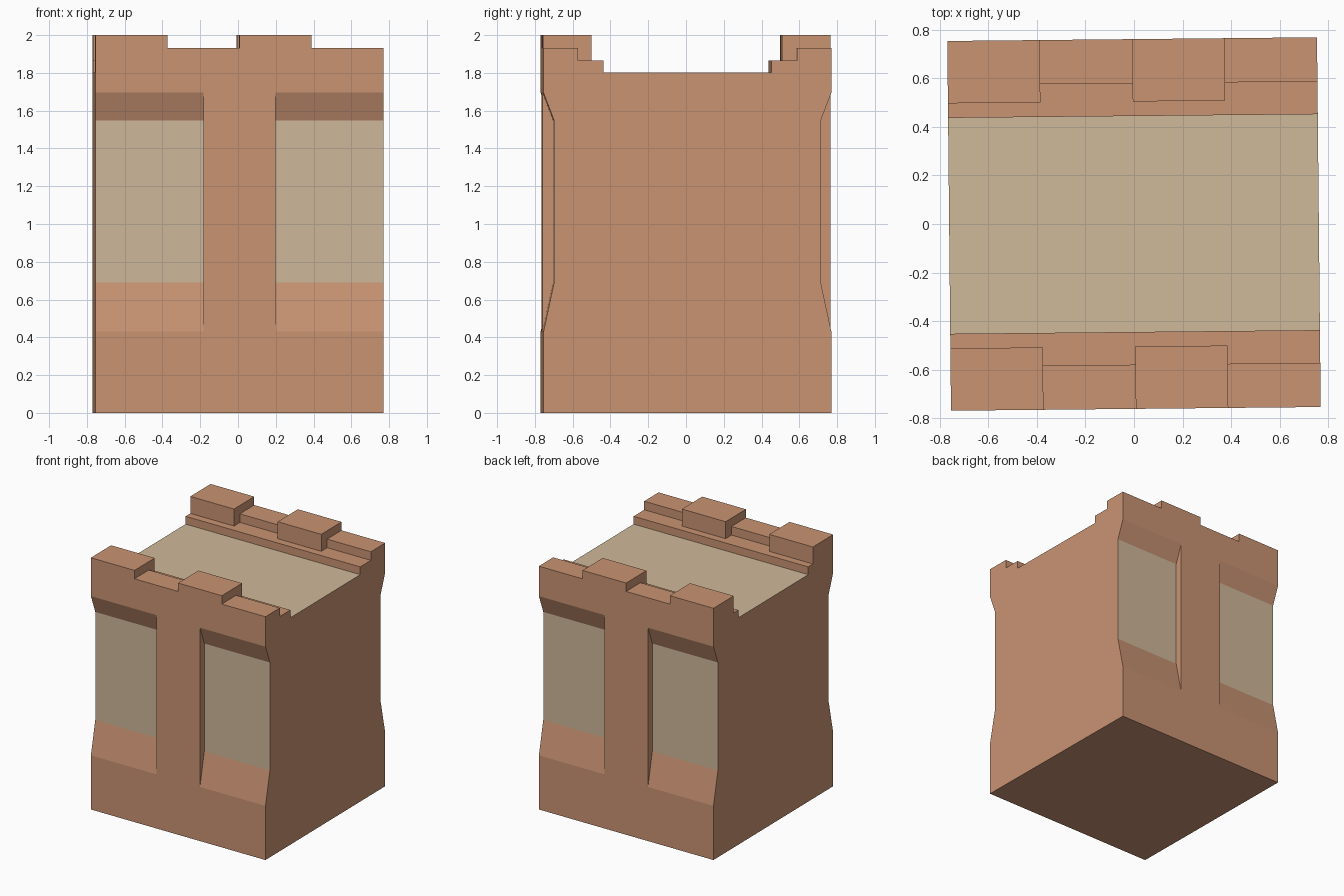
import bpy, bmesh
from mathutils import Matrix

if "Cube" in bpy.data.objects:
    bpy.data.objects.remove(bpy.data.objects["Cube"])

H = 0.762          # half width of the tower block


def material(name, rgb):
    m = bpy.data.materials.new(name)
    m.diffuse_color = (*rgb, 1)
    m.use_nodes = True
    m.node_tree.nodes["Principled BSDF"].inputs["Base Color"].default_value = m.diffuse_color
    return m


def prism(name, profile, x0, x1):
    """Solid made by sweeping a (y, z) profile from x0 to x1."""
    bm = bmesh.new()
    face = bm.faces.new([bm.verts.new((x0, y, z)) for y, z in profile])
    ext = bmesh.ops.extrude_face_region(bm, geom=[face])
    moved = [g for g in ext["geom"] if isinstance(g, bmesh.types.BMVert)]
    bmesh.ops.translate(bm, verts=moved, vec=(x1 - x0, 0, 0))
    bmesh.ops.recalc_face_normals(bm, faces=bm.faces)
    mesh = bpy.data.meshes.new(name)
    bm.to_mesh(mesh)
    bm.free()
    ob = bpy.data.objects.new(name, mesh)
    bpy.context.collection.objects.link(ob)
    return ob


def mirrored(half):
    """Close a half profile (y > 0) symmetrically."""
    return half + [(-y, z) for y, z in reversed(half)]


def cut(target, cutter):
    bpy.context.view_layer.objects.active = target
    mod = target.modifiers.new("cut", 'BOOLEAN')
    mod.operation = 'DIFFERENCE'
    mod.solver = 'EXACT'
    mod.object = cutter
    bpy.ops.object.modifier_apply(modifier=mod.name)
    bpy.data.objects.remove(cutter)


# Tower block
tower = prism("tower_block", [(-H, 0), (H, 0), (H, 2), (-H, 2)], -H, H)

# Roof channel with a ledge along both parapets
cut(tower, prism("roof_cutter", mirrored(
    [(0.445, 1.803), (0.445, 1.865), (0.505, 1.865), (0.505, 2.2)]), -1, 1))

# Gaps between the merlons
for x0, x1 in ((-H / 2, 0), (H / 2, 1)):
    cut(tower, prism("gap_cutter", mirrored(
        [(0.58, 1.865), (0.58, 1.933), (1, 1.933), (1, 2.2)]), x0, x1))

# Sloped wall recesses either side of the centre pillar, front and back
for sy in (-1, 1):
    for x0, x1 in ((-1, -0.19), (0.19, 1)):
        cut(tower, prism("recess_cutter", [
            (sy * 0.706, 0.69), (sy * 0.706, 1.548),
            (sy * 0.818, 1.842), (sy * 0.818, 0.17)], x0, x1))

# Colours: tan for the roof floor and the recessed panels
tower.data.materials.clear()
tower.data.materials.append(material("clay_brown", (0.585, 0.294, 0.171)))
tower.data.materials.append(material("sand_tan", (0.625, 0.480, 0.322)))
for p in tower.data.polygons:
    c, n = p.center, p.normal
    floor = n.z > 0.9 and c.z < 1.83
    panel = abs(n.y) > 0.99 and abs(c.y) < 0.73 and c.z < 1.7
    p.material_index = 1 if floor or panel else 0
    p.use_smooth = False

# The block stands very slightly turned
tower.data.transform(Matrix.Rotation(0.01, 4, 'Z'))
